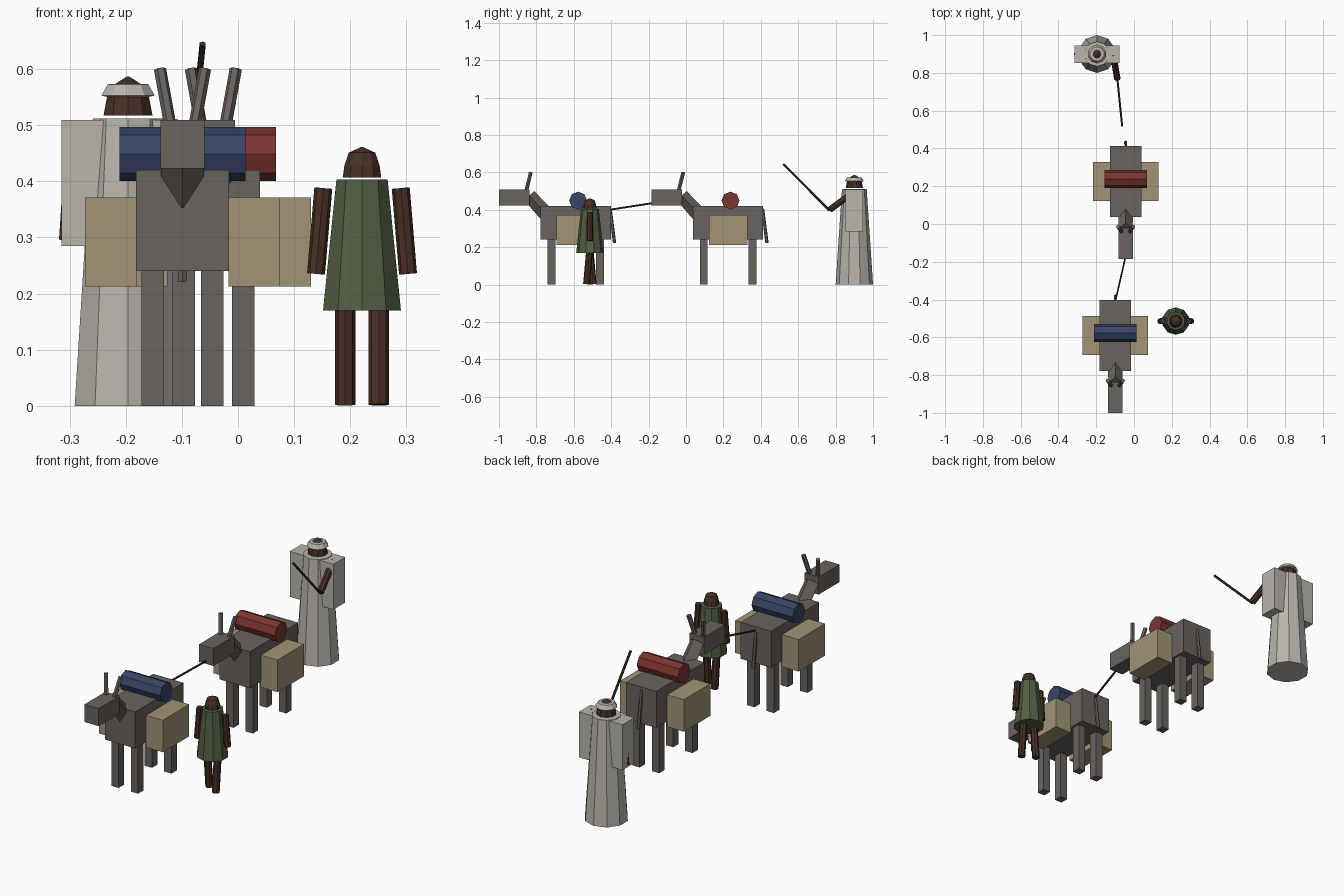
import bpy, bmesh, math
from mathutils import Vector, Matrix

if "Cube" in bpy.data.objects:
    bpy.data.objects.remove(bpy.data.objects["Cube"])


def material(name, rgb):
    m = bpy.data.materials.new(name)
    m.diffuse_color = (*rgb, 1)
    m.use_nodes = True
    m.node_tree.nodes["Principled BSDF"].inputs["Base Color"].default_value = m.diffuse_color
    return m


HIDE = material("hide", (0.14, 0.125, 0.112))
PACK = material("pack", (0.36, 0.30, 0.18))
RED = material("red_cloth", (0.20, 0.035, 0.028))
BLUE = material("blue_cloth", (0.04, 0.06, 0.13))
GREEN = material("green_cloth", (0.085, 0.115, 0.055))
SKIN = material("skin", (0.065, 0.028, 0.018))
ROBE = material("robe", (0.48, 0.46, 0.41))
ROPE = material("rope", (0.04, 0.025, 0.018))


def finish(name, bm, mat):
    bmesh.ops.recalc_face_normals(bm, faces=bm.faces)
    me = bpy.data.meshes.new(name)
    bm.to_mesh(me)
    bm.free()
    me.materials.append(mat)
    ob = bpy.data.objects.new(name, me)
    bpy.context.collection.objects.link(ob)
    return ob


def box(name, centre, size, mat):
    bm = bmesh.new()
    bmesh.ops.create_cube(bm, size=1, matrix=Matrix.Translation(centre) @ Matrix.Diagonal((*size, 1)))
    return finish(name, bm, mat)


def rod(name, a, b, r1, r2, sides, mat):
    """Straight tapered bar from a to b."""
    a, b = Vector(a), Vector(b)
    d = b - a
    rot = d.to_track_quat('Z', 'Y').to_matrix().to_4x4()
    bm = bmesh.new()
    bmesh.ops.create_cone(bm, cap_ends=True, segments=sides, radius1=r1, radius2=r2,
                          depth=d.length, matrix=Matrix.Translation((a + b) / 2) @ rot)
    return finish(name, bm, mat)


def lathe(name, x, y, profile, mat, sides=10):
    """Closed turned shape from (radius, z) pairs, bottom to top."""
    bm = bmesh.new()
    rings = []
    for r, z in profile:
        rings.append([bm.verts.new((x - r * math.sin(2 * math.pi * i / sides),
                                    y + r * math.cos(2 * math.pi * i / sides), z))
                      for i in range(sides)])
    for lo, hi in zip(rings, rings[1:]):
        for i in range(sides):
            j = (i + 1) % sides
            bm.faces.new((lo[i], lo[j], hi[j], hi[i]))
    bm.faces.new(rings[0])
    bm.faces.new(rings[-1])
    return finish(name, bm, mat)


def donkey(tag, x, y, cloth):
    def p(dx, dy, z):
        return (x + dx, y + dy, z)
    box(tag + "_body", p(0, 0, 0.33), (0.166, 0.376, 0.18), HIDE)
    box(tag + "_head", p(0, -0.328, 0.466), (0.078, 0.164, 0.086), HIDE)
    rod(tag + "_neck", p(0, -0.16, 0.379), p(0, -0.248, 0.476), 0.04, 0.036, 4, HIDE)
    rod(tag + "_tail", p(0, 0.185, 0.405), p(0, 0.208, 0.222), 0.008, 0.009, 6, HIDE)
    for s, side in ((-1, "left"), (1, "right")):
        rod(f"{tag}_{side}_ear", p(s * 0.02, -0.267, 0.49), p(s * 0.04, -0.24, 0.6),
            0.011, 0.011, 6, HIDE)
        box(f"{tag}_{side}_pannier", p(s * 0.128, 0, 0.292), (0.092, 0.206, 0.158), PACK)
        for dy, end in ((-0.13, "front"), (0.13, "back")):
            box(f"{tag}_{end}_{side}_leg", p(s * 0.053, dy, 0.125), (0.04, 0.042, 0.25), HIDE)
    # rolled blanket across the back
    rod(tag + "_bedroll", p(-0.112, 0.013, 0.449), p(0.112, 0.013, 0.449), 0.048, 0.048, 8, cloth)


donkey("lead_donkey", -0.099, -0.59, BLUE)
donkey("rear_donkey", -0.044, 0.225, RED)
rod("lead_rope", (-0.099, -0.41, 0.40), (-0.044, -0.17, 0.437), 0.005, 0.005, 6, ROPE)

# child walking beside the lead donkey
CX, CY = 0.221, -0.514
lathe("child_tunic", CX, CY, [(0.073, 0.17), (0.048, 0.403)], GREEN)
lathe("child_head", CX, CY, [(0.036, 0.407), (0.033, 0.428), (0.025, 0.451), (0.002, 0.461)], SKIN)
for s, side in ((-1, "left"), (1, "right")):
    rod(f"child_{side}_arm", (CX + s * 0.069, CY, 0.388), (CX + s * 0.082, CY, 0.235),
        0.016, 0.016, 8, SKIN)
    rod(f"child_{side}_leg", (CX + s * 0.03, CY, 0.2), (CX + s * 0.03, CY - s * 0.018, 0.002),
        0.018, 0.018, 8, SKIN)

# robed herder at the back
MX, MY = -0.196, 0.9
lathe("herder_robe", MX, MY, [(0.1, 0.0), (0.066, 0.512)], ROBE)
box("herder_cloak", (MX, MY - 0.001, 0.397), (0.238, 0.092, 0.224), ROBE)
lathe("herder_head", MX, MY, [(0.046, 0.517), (0.039, 0.552), (0.025, 0.573), (0.002, 0.587)], SKIN)
lathe("herder_turban", MX, MY, [(0.037, 0.55), (0.05, 0.553), (0.038, 0.573), (0.022, 0.574)], ROBE)
rod("herder_left_arm", (MX - 0.095, MY, 0.48), (MX - 0.107, MY, 0.295), 0.016, 0.016, 8, SKIN)
rod("herder_right_arm", (MX + 0.085, MY, 0.497), (MX + 0.108, MY - 0.132, 0.4), 0.017, 0.017, 8, SKIN)
rod("herder_stick", (MX + 0.108, MY - 0.132, 0.395), (-0.063, 0.52, 0.645), 0.006, 0.006, 6, ROPE)
